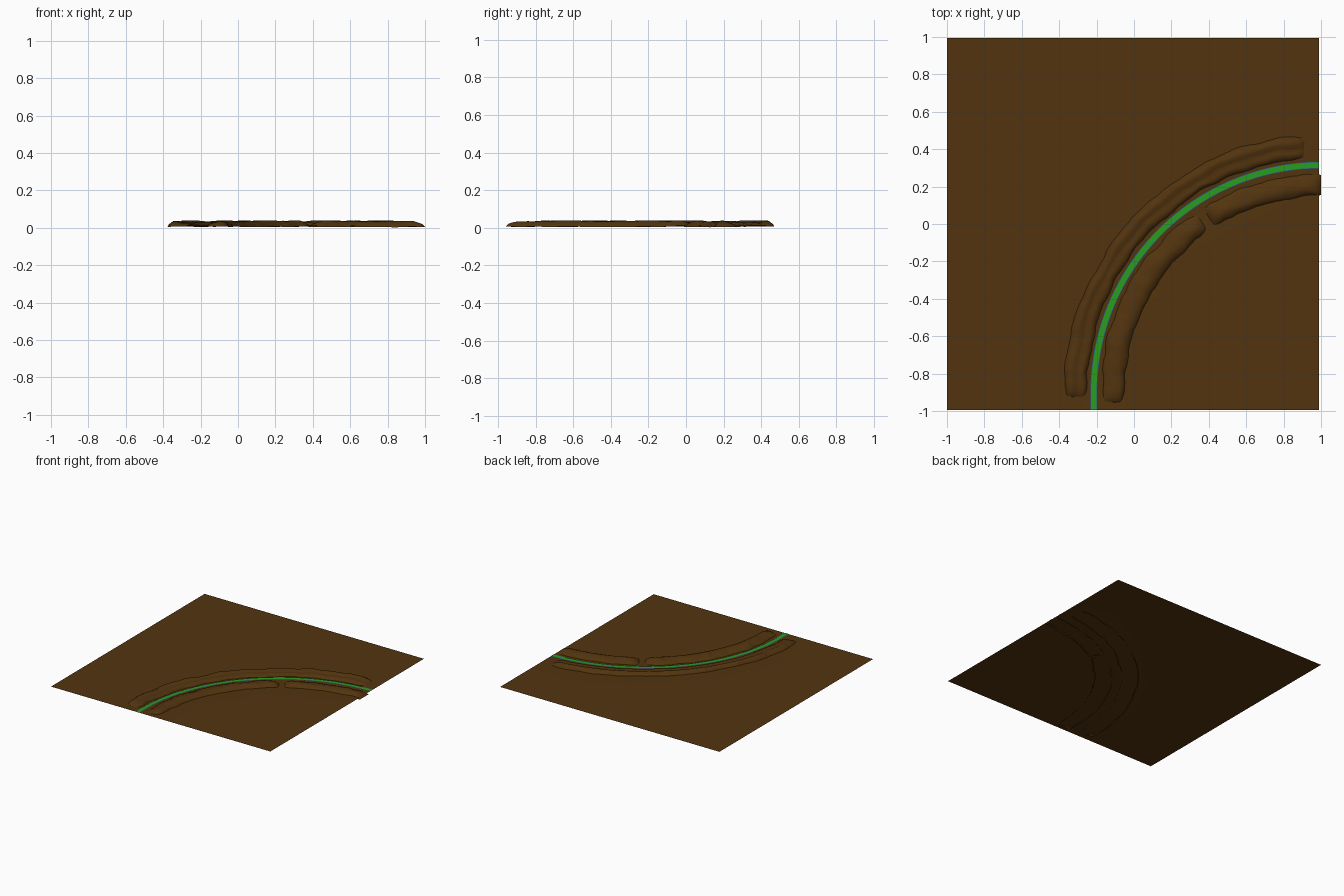
import bpy, bmesh, math, random
from mathutils import noise, Vector

if "Cube" in bpy.data.objects:
    bpy.data.objects.remove(bpy.data.objects["Cube"])

random.seed(4)
CX, CY, R = 1.0, -0.9, 1.215      # centre and radius of the curved channel
GROUND_Z = 0.013


def material(name, rgb):
    m = bpy.data.materials.new(name)
    m.diffuse_color = (*rgb, 1)
    m.use_nodes = True
    m.node_tree.nodes["Principled BSDF"].inputs["Base Color"].default_value = m.diffuse_color
    return m


BROWN = material("soil", (0.085, 0.034, 0.0045))
GREEN = material("green", (0.022, 0.34, 0.014))
BLUE = material("blue", (0.02, 0.11, 0.3))


def path_point(s, offset):
    """Point at arc length s along the channel (straight lead-in, then arc)."""
    r = R + offset
    if s < 0:
        return CX - r, CY + s
    a = math.pi - s / R
    return CX + r * math.cos(a), CY + r * math.sin(a)


def finish(bm, name, mat):
    bmesh.ops.recalc_face_normals(bm, faces=bm.faces)
    if sum(f.normal.z for f in bm.faces) < 0:
        bmesh.ops.reverse_faces(bm, faces=bm.faces)
    me = bpy.data.meshes.new(name)
    bm.to_mesh(me)
    bm.free()
    me.materials.append(mat)
    ob = bpy.data.objects.new(name, me)
    bpy.context.collection.objects.link(ob)
    for p in me.polygons:
        p.use_smooth = True
    return ob


def sweep(name, mat, s0, s1, steps, section):
    """Sweep a cross-section along the channel; section(s, t) -> [(offset, z)]."""
    bm = bmesh.new()
    rows = []
    for i in range(steps + 1):
        t = i / steps
        s = s0 + (s1 - s0) * t
        rows.append([bm.verts.new((*path_point(s, o), z)) for o, z in section(s, t)])
    for a, b in zip(rows, rows[1:]):
        for k in range(len(a) - 1):
            bm.faces.new((a[k], a[k + 1], b[k + 1], b[k]))
    return finish(bm, name, mat)


# flat soil sheet, sinking very slightly under the channel
bm = bmesh.new()
bmesh.ops.create_grid(bm, x_segments=16, y_segments=16, size=0.995)
for v in bm.verts:
    v.co.x -= 0.005
    d = abs(math.hypot(v.co.x - CX, v.co.y - CY) - R)
    edge = max(abs(v.co.x + 0.005), abs(v.co.y)) > 0.99
    v.co.z = GROUND_Z - (0.004 if d < 0.13 and not edge else 0)
finish(bm, "ground", BROWN)

# thin blue channel with a green strip along its middle
S_END = R * math.pi / 2 - 0.01
for name, mat, w, z in (("blue_channel", BLUE, 0.018, 0.0136),
                        ("green_strip", GREEN, 0.0145, 0.0148)):
    sweep(name, mat, -0.095, S_END, 64, lambda s, t: [(-w, z), (w, z)])


# lumpy soil banks either side of the channel
def bank(name, s0, s1, lo, hi, profile, seed, low=0.006):
    length = s1 - s0

    def section(s, t):
        end = min(t, 1 - t) * length
        taper = min(1, math.sqrt(max(end, 0) / 0.06))
        pts = []
        for k, (u, h) in enumerate(profile):
            n = noise.noise(Vector((s * 9, u * 1.5, seed)))
            n2 = noise.noise(Vector((s * 25, u * 3, seed + 5)))
            mid = (lo + hi) / 2
            o = mid + (lo + (hi - lo) * u - mid) * (0.75 + 0.25 * taper)
            o += n * 0.014 + n2 * 0.004
            z = low + (0.027 * h) * taper * (1 + 0.22 * n + 0.12 * n2)
            if h == 0:
                z = low + n * 0.004
            pts.append((o, max(0, min(z, 0.039))))
        return pts

    return sweep(name, BROWN, s0, s1, int(length / 0.016), section)


TWO_CREST = [(0, 0), (0.07, 0.5), (0.18, 0.78), (0.3, 0.82), (0.42, 0.72),
             (0.52, 0.85), (0.65, 1.1), (0.76, 1.08), (0.87, 0.75), (0.95, 0.4), (1, 0)]
ROUND = [(0, 0), (0.06, 0.45), (0.16, 0.85), (0.3, 1.1), (0.45, 1.15),
         (0.6, 1.05), (0.72, 0.85), (0.84, 0.65), (0.94, 0.4), (1, 0)]

bank("outer_bank", -0.03, 1.83, 0.035, 0.16, TWO_CREST, 1.3)
bank("inner_bank_long", -0.06, 1.17, -0.165, -0.04, ROUND, 7.7)
bank("inner_bank_short", 1.21, R * math.pi / 2, -0.17, -0.045, ROUND, 12.1, 0.004)
